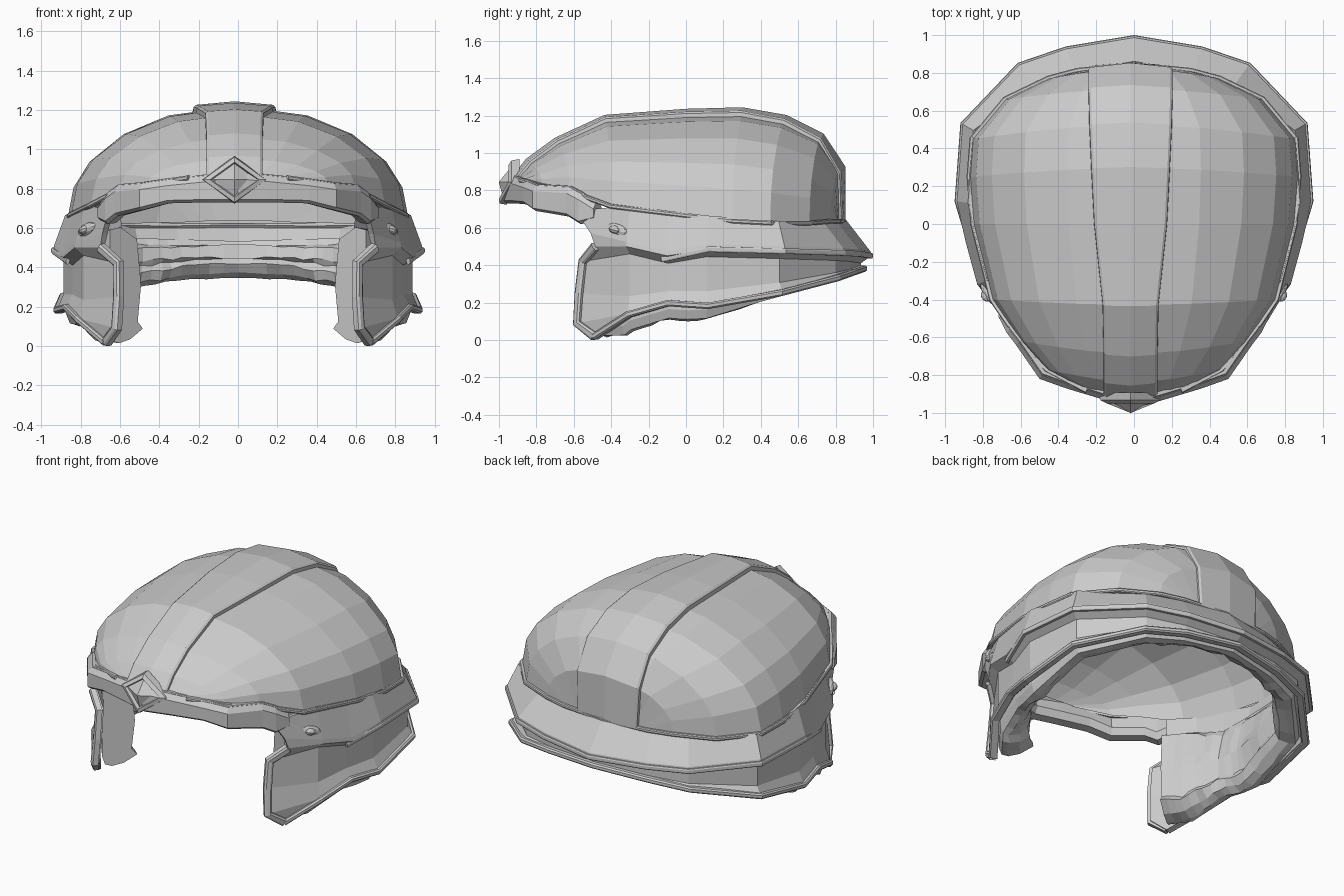
import bpy, bmesh, math, random
from mathutils import Vector

if "Cube" in bpy.data.objects:
    bpy.data.objects.remove(bpy.data.objects["Cube"])

random.seed(4)


def make(name, verts, faces, thick=0):
    me = bpy.data.meshes.new(name)
    me.from_pydata([tuple(v) for v in verts], [], faces)
    bm = bmesh.new()
    bm.from_mesh(me)
    bmesh.ops.remove_doubles(bm, verts=bm.verts, dist=0.0005)
    bmesh.ops.recalc_face_normals(bm, faces=bm.faces)
    bm.to_mesh(me)
    bm.free()
    ob = bpy.data.objects.new(name, me)
    bpy.context.collection.objects.link(ob)
    if thick:
        m = ob.modifiers.new("thickness", "SOLIDIFY")
        m.thickness, m.offset = thick, -1
    return ob


def loft(name, rows, thick=0, closed=False):
    """Skin a list of equal-length sections; closed sections get end caps."""
    n = len(rows[0])
    faces = []
    for i in range(len(rows) - 1):
        for j in range(n if closed else n - 1):
            k = (j + 1) % n
            faces.append((i * n + j, i * n + k, (i + 1) * n + k, (i + 1) * n + j))
    if closed:
        faces += [tuple(range(n)), tuple((len(rows) - 1) * n + j for j in range(n))]
    return make(name, [v for r in rows for v in r], faces, thick)


def mirrored(half):
    """Continue sections (or points) that end on x = 0 round the other side."""
    flip = lambda p: (-p[0], p[1], p[2])
    is_pt = isinstance(half[0][0], (int, float))
    return list(half) + [flip(s) if is_pt else [flip(p) for p in s] for s in reversed(half[:-1])]


def bead(name, pts, w, h):
    """Flat-sided trim strip swept along a path."""
    pts = [Vector(p) for p in pts]
    rows = []
    for i, p in enumerate(pts):
        t = (pts[min(i + 1, len(pts) - 1)] - pts[max(i - 1, 0)]).normalized()
        out = Vector((p.x, p.y, 0))
        out = (out - t * out.dot(t)).normalized()
        side = t.cross(out)
        rows.append([p + out * a * w + side * b * h for a, b in
                     ((-1, -1), (.6, -1), (1, -.5), (1, .5), (.6, 1), (-1, 1))])
    return loft(name, rows, closed=True)


# Dome: crown profile (y, z) paired with points of the base outline (x, y, z)
crown = [(-.91, .86), (-.84, .95), (-.69, 1.06), (-.43, 1.18), (0, 1.212),
         (.3, 1.22), (.53, 1.18), (.72, 1.085), (.83, .92), (.83, .64)]
base = [(.25, -.88, .85), (.46, -.77, .82), (.6, -.62, .79), (.75, -.4, .71), (.85, 0, .66),
        (.87, .25, .63), (.855, .45, .62), (.68, .66, .62), (.45, .77, .63), (.3, .81, .63)]


def dome_point(k, s):
    (ry, rz), (bx, by, bz) = crown[k], base[k]
    a = abs(s)
    rise = 1 - max(0, 1 - a * a) ** .47
    return Vector((bx * s, ry + (by - ry) * a ** 1.5, rz + (bz - rz) * rise))


half = [math.sin(math.radians(a)) for a in (90, 74, 60, 42, 24)]
cols = [-s for s in half] + [0] + half[::-1]
dome = [[dome_point(k, s) for s in cols] for k in range(len(crown))]
loft("dome_shell", dome, .03)
loft("dome_liner", [[(p.x * .92, p.y * .92, .6 + (p.z - .6) * .9) for p in r] for r in dome])

# Raised centre panel running front to back
panel = []
widths = [.13, .13, .13, .135, .18, .195, .205, .21, .21, .2]
for k, w in enumerate(widths):
    a, b = crown[max(k - 1, 0)], crown[min(k + 1, len(crown) - 1)]
    n = Vector((0, a[1] - b[1], b[0] - a[0])).normalized()
    if k == 9:
        n = Vector((0, 1, 0))
    sec = []
    for x, h in ((-w - .014, -.02), (-w - .012, .012), (-w, .02), (0, .024),
                 (w, .02), (w + .012, .012), (w + .014, -.02)):
        sec.append(dome_point(k, x / base[k][0]) + n * h + Vector((-.018, 0, 0)))
    panel.append(sec)
loft("centre_panel", panel)

# Beaded trim round the base of the dome
rim = [(p[0] * 1.005, p[1] * 1.005, p[2] + .005) for p in base] + [(0, .845, .635)]
bead("dome_trim", mirrored(rim), .012, .012)

# Lower body: stations (edge x, edge y, top z, flange z, bottom z)
stations = [(.70, -.49, .73, .50, .0), (.83, -.32, .72, .50, .12), (.89, -.1, .69, .45, .18),
            (.94, .12, .665, .485, .165), (.91, .53, .635, .475, .235), (.61, .845, .63, .465, .315),
            (.36, .93, .63, .46, .345), (0, .99, .635, .45, .365)]
body = []
for i, (x, y, zt, zf, zb) in enumerate(stations):
    f = .935 if i < 5 else .87
    body.append([(x * f, y * f, zt), (x * .995, y * .995, zf + .025), (x, y, zf),
                 (x * .945, y * .945, zf - .04), (x * .945, y * .945, zb + (zf - zb) * .3),
                 (x * .98, y * .97, zb + .02), (x * .975, y * .955, zb)])
body[0] = [(.66, -.59, .69), (.69, -.51, .57), (.70, -.485, .5), (.61, -.55, .42),
           (.61, -.57, .25), (.62, -.58, .09), (.67, -.49, .0)]
loft("side_and_neck_guard", mirrored(body), .03)

# Edge trims: flange lip, bottom lip and cheek front lips
lip = [s[2] for s in body[2:]]
lip[0] = (.865, -.13, .43)
bead("flange_trim", mirrored(lip), .01, .015)
bead("bottom_trim", mirrored([(s[6][0], s[6][1], s[6][2] + .017) for s in body]), .022, .017)
for sgn, side in ((1, "right"), (-1, "left")):
    bead(side + "_cheek_trim", [(p[0] * sgn, p[1], max(p[2], .02)) for p in body[0][2:]], .02, .024)

# Padding: soft roll inside the guard, thicker at the cheeks, wrinkled with seeded noise
pad, fine = [], []
for a, b in zip(stations, stations[1:]):
    fine += [tuple(p + (q - p) * t / 4 for p, q in zip(a, b)) for t in range(4)]
for x, y, zt, zf, zb in fine + [stations[-1]]:
    front = min(1, max(0, (.5 - y) / .5))
    fat = .09 * min(1, max(0, (-.1 - y) / .35))
    lo, hi = max(.012, zb - .02 - .055 * front), zf + .09
    mid = (lo + hi) / 2
    sec = [(.93, hi), (.93, lo + .06), (.91, lo + .012), (.87, lo), (.82 - fat * .4, lo + .02),
           (.79 - fat, lo + .07), (.81 - fat, lo + .10), (.79 - fat, mid), (.80 - fat, mid + .06),
           (.83 - fat, hi - .05), (.86, hi)]
    r = []
    for f, z in sec:
        if f < .9:
            f += random.uniform(-.01, .01)
            z += random.uniform(0, .015)
        r.append((x * f, y * f, z))
    pad.append(r)
loft("padding", mirrored(pad), closed=True)

# Upper pad band bridging padding and dome liner
band = [[(x * .84, y * .84, zf + .08), (x * .86, y * .86, zt - .02)] for x, y, zt, zf, zb in stations]
loft("liner_band", mirrored(band))

# Front visor band (x, y, top z, bottom z)
visor = [(.715, -.495, .72, .64), (.675, -.575, .77, .62), (.625, -.64, .805, .66), (.5, -.82, .815, .69),
         (.36, -.87, .835, .725), (.16, -.93, .855, .73), (0, -.975, .87, .73)]
vis = [[(x * .93, y * .93, zt + .012), (x * .975, y * .975, zt + .012), (x, y, zt - .02),
        (x, y, zb + .015), (x * .98, y * .98, zb), (x * .92, y * .92, zb + .005),
        (x * .9, y * .9, zb + .05)] for x, y, zt, zb in visor]
loft("visor_band", mirrored(vis), closed=True)
bead("visor_lip", mirrored([(x * .96, y * .96, zt + .008) for x, y, zt, zb in visor]), .012, .01)


# Diamond badge: stepped frame leaning back, with a faceted stone
def diamond(w, h, y):
    return [(-.018 + a * w, y + abs(a) * w * .2 + b * h * .28, .845 + b * h)
            for a, b in ((1, 0), (0, 1), (-1, 0), (0, -1))]


loft("diamond_frame", [diamond(.165, .122, -.925), diamond(.16, .115, -.965),
                       diamond(.125, .09, -.975), diamond(.115, .082, -.955)], closed=True)
loft("diamond_stone", [diamond(.115, .082, -.955), diamond(.004, .003, -1.0)], closed=True)

# Side fasteners
for sgn, side in ((1, "right"), (-1, "left")):
    for part, sc, off in (("base", (.03, .08, .034), 0), ("stud", (.03, .035, .022), .015)):
        bpy.ops.mesh.primitive_uv_sphere_add(segments=10, ring_count=6, radius=1,
            location=(sgn * (.765 + off), -.37 - off * .6, .59),
            rotation=(math.radians(-15), 0, -sgn * math.radians(34)))
        ob = bpy.context.object
        ob.scale = sc
        ob.name = f"{side}_fastener_{part}"
